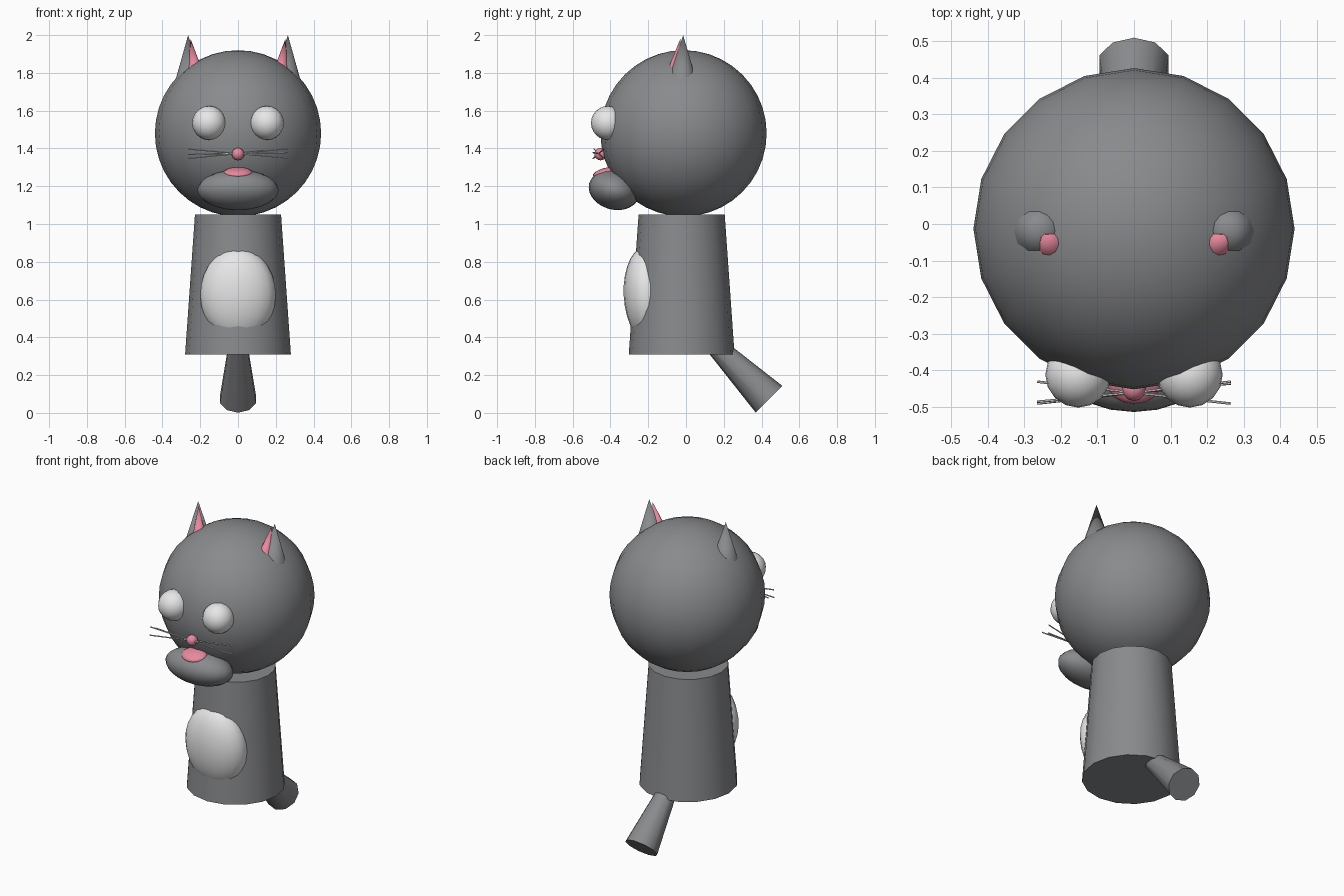
import bpy
import math
from mathutils import Vector, Matrix

if "Cube" in bpy.data.objects:
    bpy.data.objects.remove(bpy.data.objects["Cube"])


def material(name, rgb):
    m = bpy.data.materials.new(name)
    m.diffuse_color = (*rgb, 1)
    m.use_nodes = True
    m.node_tree.nodes["Principled BSDF"].inputs["Base Color"].default_value = m.diffuse_color
    return m


GREY = material("grey fur", (0.25, 0.255, 0.265))
WHITE = material("white", (0.8, 0.8, 0.8))
PINK = material("pink", (0.8, 0.25, 0.34))


def finish(name, mat, angle=50):
    ob = bpy.context.object
    ob.name = name
    ob.data.materials.append(mat)
    bpy.ops.object.shade_smooth_by_angle(angle=math.radians(angle))
    return ob


def ball(name, mat, center, radii, tilt=0, seg=20, rings=14):
    """Ellipsoid, tilted about the x axis in degrees."""
    bpy.ops.mesh.primitive_uv_sphere_add(segments=seg, ring_count=rings, radius=1)
    ob = finish(name, mat)
    ob.data.transform(Matrix.Translation(center)
                      @ Matrix.Rotation(math.radians(tilt), 4, 'X')
                      @ Matrix.Diagonal((*radii, 1)))
    return ob


def cone(name, mat, a, b, ra, rb, seg=16):
    """Frustum from point a (radius ra) to point b (radius rb)."""
    a, b = Vector(a), Vector(b)
    bpy.ops.mesh.primitive_cone_add(vertices=seg, radius1=ra, radius2=rb,
                                    depth=(b - a).length)
    ob = finish(name, mat)
    rot = Vector((0, 0, 1)).rotation_difference(b - a).to_matrix().to_4x4()
    ob.data.transform(Matrix.Translation((a + b) / 2) @ rot)
    return ob


# Head, body and tail
ball("head", GREY, (0, -0.013, 1.48), (0.44, 0.44, 0.44), rings=20)
cone("body", GREY, (0, -0.023, 0.31), (0, -0.023, 1.05), 0.28, 0.228)
cone("tail", GREY, (0, 0.12, 0.39), (0, 0.44, 0.072), 0.046, 0.1, seg=10)

# Belly patch
ball("belly", WHITE, (0, -0.21, 0.625), (0.2, 0.12, 0.25), tilt=3, seg=20)

# Chin, mouth and nose
ball("chin", GREY, (0, -0.38, 1.18), (0.215, 0.137, 0.104), tilt=-15)
ball("mouth", PINK, (0, -0.43, 1.272), (0.077, 0.065, 0.024), tilt=15, seg=16, rings=10)
ball("nose", PINK, (0, -0.452, 1.37), (0.033, 0.033, 0.033), seg=12, rings=8)

# Eyes and ears on both sides
for side, s in (("left", -1), ("right", 1)):
    ball(side + "_eye", WHITE, (0.153 * s, -0.413, 1.535), (0.09, 0.09, 0.09),
         seg=16, rings=12)
    cone(side + "_ear", GREY, (0.257 * s, -0.02, 1.75), (0.264 * s, -0.015, 2.0),
         0.078, 0, seg=12)
    cone(side + "_inner_ear", PINK, (0.225 * s, -0.06, 1.8), (0.251 * s, -0.03, 1.98),
         0.042, 0, seg=10)

# Whiskers crossing behind the nose
for i, (rise, swing) in enumerate(((0.026, 0.03), (0.005, -0.03), (-0.024, 0.025))):
    cone("whisker_%d" % (i + 1), WHITE, (-0.265, -0.462 - swing, 1.373 - rise),
         (0.265, -0.462 + swing, 1.373 + rise), 0.0035, 0.0035, seg=6)
